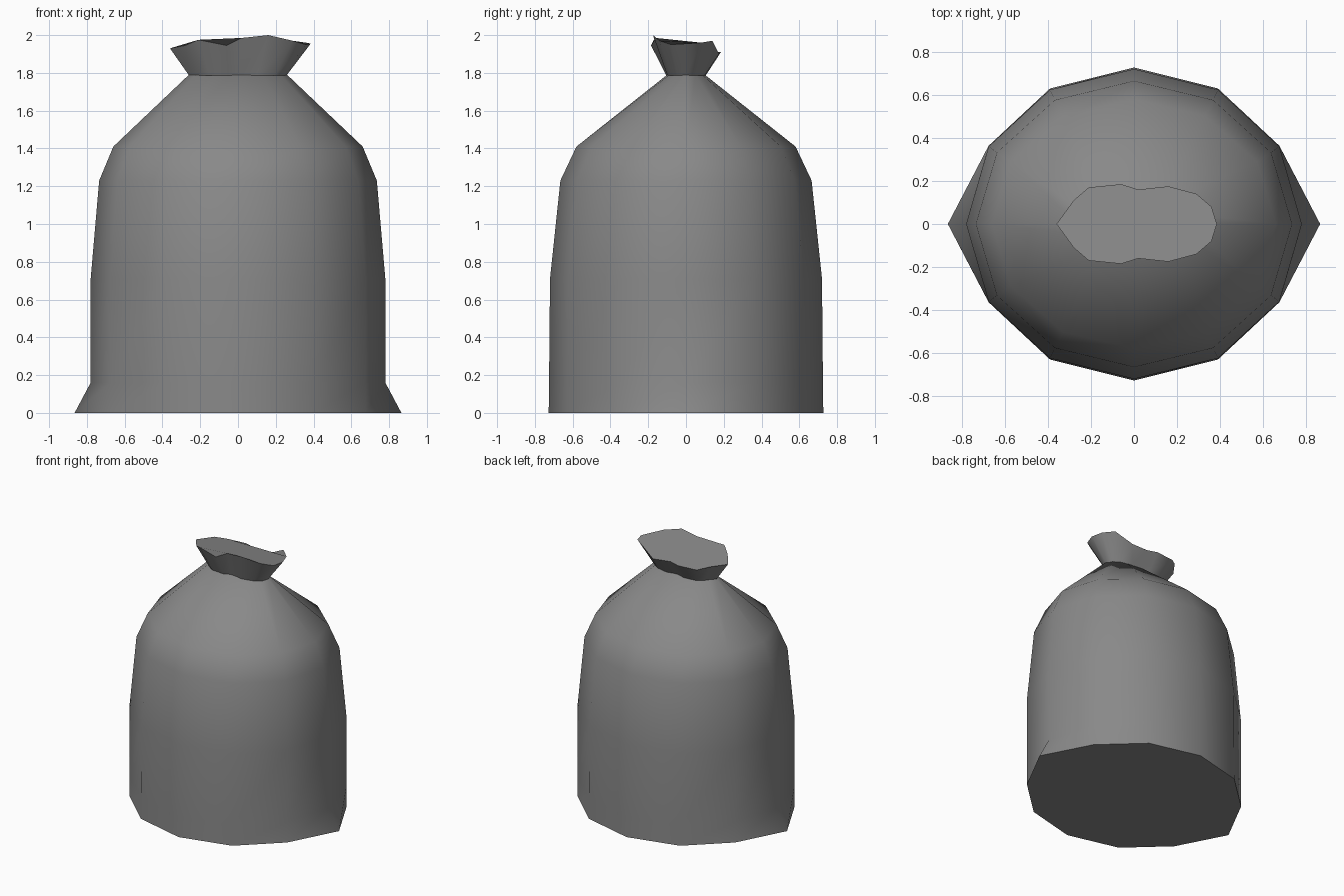
import bpy, bmesh
from math import sin, cos, pi, radians

cube = bpy.data.objects.get("Cube")
if cube:
    bpy.data.objects.remove(cube)

# Single dull grey cloth
grey = bpy.data.materials.new("grey_cloth")
grey.use_nodes = True
colour = (0.25, 0.25, 0.25, 1)
grey.diffuse_color = colour
grey.node_tree.nodes["Principled BSDF"].inputs["Base Color"].default_value = colour


def loft(name, rings):
    """Skin a stack of equal rings, cap both ends, smooth the gentle edges."""
    bm = bmesh.new()
    rows = [[bm.verts.new(p) for p in ring] for ring in rings]
    n = len(rows[0])
    for low, high in zip(rows, rows[1:]):
        for i in range(n):
            j = (i + 1) % n
            bm.faces.new((low[i], low[j], high[j], high[i]))
    bm.faces.new(rows[0][::-1])
    bm.faces.new(rows[-1])
    bmesh.ops.recalc_face_normals(bm, faces=bm.faces)
    mesh = bpy.data.meshes.new(name)
    bm.to_mesh(mesh)
    bm.free()
    mesh.materials.append(grey)
    obj = bpy.data.objects.new(name, mesh)
    bpy.context.collection.objects.link(obj)
    bpy.ops.object.select_all(action='DESELECT')
    obj.select_set(True)
    bpy.context.view_layer.objects.active = obj
    bpy.ops.object.shade_smooth_by_angle(angle=radians(50))
    return obj


def oval(rx, ry, z, sides=12):
    return [(rx * cos(2 * pi * i / sides), ry * sin(2 * pi * i / sides), z)
            for i in range(sides)]


# Sack body: half width, half depth, height
profile = [(0.78, 0.727, 0), (0.78, 0.725, 0.16), (0.78, 0.72, 0.71),
           (0.735, 0.665, 1.23), (0.66, 0.58, 1.41), (0.26, 0.10, 1.79)]
body = [oval(*p) for p in profile]
# Bottom corners pulled out to the sides
body[0][0] = (0.865, 0, 0)
body[0][6] = (-0.865, 0, 0)
loft("sack_body", body)

# Ruffled mouth above the tie: x, half depth, front height, back height
ruffle = [(0.36, 0.08, 1.95, 1.96), (0.29, 0.14, 1.97, 1.97),
          (0.16, 0.175, 2.0, 1.90), (0.02, 0.16, 1.985, 1.91),
          (-0.06, 0.185, 1.945, 1.91), (-0.21, 0.17, 1.975, 1.91),
          (-0.28, 0.11, 1.945, 1.93)]
rim = [(0.385, 0, 1.955)]
rim += [(x, y, back) for x, y, front, back in ruffle]
rim += [(-0.36, 0, 1.93)]
rim += [(x, -y, front) for x, y, front, back in reversed(ruffle)]
neck = [(0.69 * x - 0.01, 0.56 * y, 1.785) for x, y, z in rim]
loft("sack_mouth", [neck, rim])
